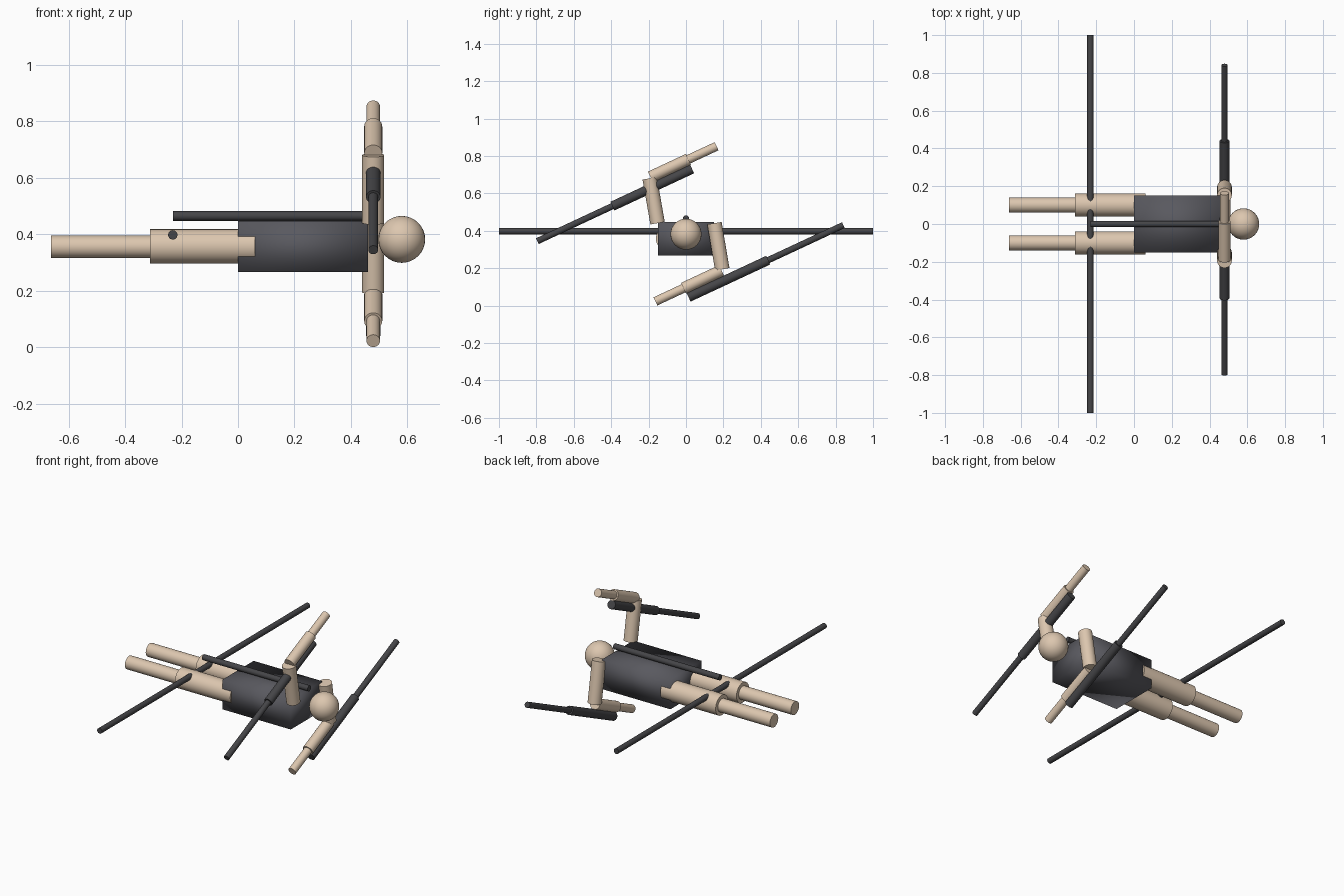
import bpy
from math import cos, sin, radians
from mathutils import Vector

if "Cube" in bpy.data.objects:
    bpy.data.objects.remove(bpy.data.objects["Cube"])


def material(name, rgb):
    m = bpy.data.materials.new(name)
    m.diffuse_color = (*rgb, 1)
    m.use_nodes = True
    m.node_tree.nodes["Principled BSDF"].inputs["Base Color"].default_value = m.diffuse_color
    return m


SKIN = material("skin", (0.72, 0.57, 0.43))
CLOTH = material("cloth", (0.10, 0.10, 0.115))
METAL = material("dark_metal", (0.06, 0.06, 0.065))


def finish(name, mat):
    ob = bpy.context.object
    ob.name = name
    ob.data.materials.append(mat)
    return ob


def rod(name, a, b, r, mat):
    """Capped cylinder running from point a to point b."""
    a, b = Vector(a), Vector(b)
    d = b - a
    bpy.ops.mesh.primitive_cylinder_add(
        vertices=32, radius=r, depth=d.length, location=(a + b) / 2,
        rotation=d.to_track_quat('Z', 'Y').to_euler())
    bpy.ops.object.shade_smooth_by_angle(angle=radians(40))
    return finish(name, mat)


# Torso: plain box with soft shading
bpy.ops.mesh.primitive_cube_add(size=1, location=(0.23, 0, 0.357))
torso = finish("torso", CLOTH)
torso.scale = (0.46, 0.30, 0.18)
bpy.ops.object.transform_apply(location=False, rotation=False, scale=True)
bpy.ops.object.shade_smooth()

# Head
bpy.ops.mesh.primitive_uv_sphere_add(segments=32, ring_count=16, radius=0.083,
                                     location=(0.58, 0, 0.382))
bpy.ops.object.shade_smooth()
finish("head", SKIN)

# Legs
for side, y in (("right", -0.1), ("left", 0.1)):
    rod(side + "_thigh", (0.06, y, 0.357), (-0.312, y, 0.357), 0.061, SKIN)
    rod(side + "_shin", (-0.312, y, 0.356), (-0.663, y, 0.356), 0.04, SKIN)

# Back rod and long cross bar
rod("back_rod", (-0.231, 0, 0.465), (0.48, 0, 0.465), 0.017, METAL)
rod("cross_bar", (-0.231, -1, 0.398), (-0.231, 1, 0.398), 0.0165, METAL)

# Arms: one raised, one lowered, each with a two-stage baton under the forearm
X, ZC, TILT = 0.479, 0.4375, radians(25)
for side, s in (("right", -1), ("left", 1)):
    elbow = Vector((X, 0.19 * s, ZC - 0.25 * s))
    along = Vector((0, cos(TILT), sin(TILT))) * -s
    under = Vector((0, sin(TILT), -cos(TILT))) * 0.055
    rod(side + "_upper_arm", (X, 0.152 * s, 0.441),
        (X, 0.194 * s, ZC - 0.243 * s), 0.039, SKIN)
    rod(side + "_forearm", elbow, elbow + along * 0.224, 0.032, SKIN)
    rod(side + "_hand", elbow + along * 0.224, elbow + along * 0.39, 0.024, SKIN)
    rod(side + "_baton_grip", elbow + under + along * 0.22,
        elbow + under - along * 0.25, 0.0255, METAL)
    rod(side + "_baton_tip", elbow + under - along * 0.25,
        elbow + under - along * 0.693, 0.017, METAL)
